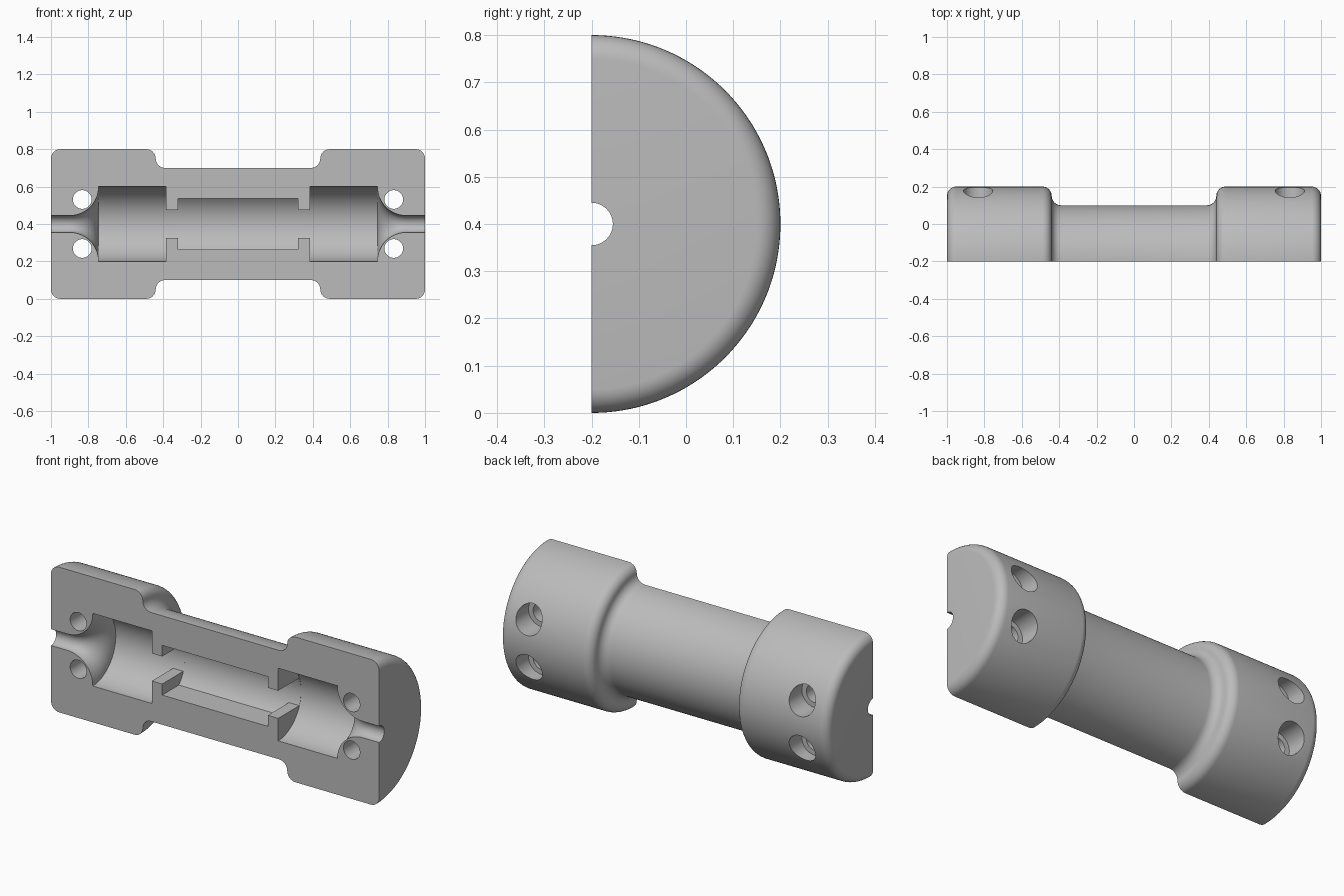
import bpy, bmesh, math
from mathutils import Matrix

if "Cube" in bpy.data.objects:
    bpy.data.objects.remove(bpy.data.objects["Cube"])

AXIS_Y, AXIS_Z = -0.2, 0.4   # centre line of the turned shape
grey = bpy.data.materials.new("light grey")
grey.diffuse_color = (0.5, 0.5, 0.5, 1)
grey.use_nodes = True
grey.node_tree.nodes["Principled BSDF"].inputs["Base Color"].default_value = grey.diffuse_color


def add(name, bm, cutter=True):
    bmesh.ops.recalc_face_normals(bm, faces=bm.faces)
    me = bpy.data.meshes.new(name)
    bm.to_mesh(me)
    bm.free()
    me.materials.append(grey)
    ob = bpy.data.objects.new(name, me)
    bpy.context.collection.objects.link(ob)
    ob.hide_render = cutter
    return ob


def arc(cx, cr, rad, a0, a1, n=8):
    return [(cx + rad * math.cos(math.radians(a0 + (a1 - a0) * i / n)),
             cr + rad * math.sin(math.radians(a0 + (a1 - a0) * i / n))) for i in range(n + 1)]


def revolve(profile, steps):
    """Turn an (x, radius) profile about the centre line."""
    bm = bmesh.new()
    vs = [bm.verts.new((x, AXIS_Y, AXIS_Z + r)) for x, r in profile]
    es = [bm.edges.new(p) for p in zip(vs, vs[1:])]
    bmesh.ops.spin(bm, geom=vs + es, cent=(0, AXIS_Y, AXIS_Z), axis=(1, 0, 0),
                   angle=2 * math.pi, steps=steps, use_duplicate=False)
    bmesh.ops.remove_doubles(bm, verts=bm.verts, dist=1e-5)
    return bm


def channel(name, half_len, half_height, rad):
    """Straight slot whose back follows the round bore."""
    bm = bmesh.new()
    n = 24
    pts = [(-0.4, -half_height)]
    for i in range(n + 1):
        z = half_height * (2 * i / n - 1)
        pts.append((AXIS_Y + math.sqrt(rad ** 2 - z ** 2), z))
    pts.append((-0.4, half_height))
    face = bm.faces.new([bm.verts.new((-half_len, y, AXIS_Z + z)) for y, z in pts])
    ext = bmesh.ops.extrude_face_region(bm, geom=[face])["geom"]
    bmesh.ops.translate(bm, verts=[v for v in ext if isinstance(v, bmesh.types.BMVert)],
                        vec=(2 * half_len, 0, 0))
    return add(name, bm)


def drill(name, x, z, rad, y0, y1):
    bm = bmesh.new()
    bmesh.ops.create_cone(bm, cap_ends=True, segments=48, radius1=rad, radius2=rad, depth=y1 - y0,
                          matrix=Matrix.Translation((x, (y0 + y1) / 2, z)) @ Matrix.Rotation(math.pi / 2, 4, 'X'))
    return add(name, bm)


# Half shell: rounded end collars, filleted shoulders, narrow grip
right = (arc(0.39, 0.35, 0.05, 270, 360) + arc(0.49, 0.35, 0.05, 180, 90)
         + arc(0.95, 0.35, 0.05, 90, 0) + [(1, 0)])
bm = revolve([(-x, r) for x, r in reversed(right)] + right, 192)
cut = bmesh.ops.bisect_plane(bm, geom=bm.verts[:] + bm.edges[:] + bm.faces[:], dist=1e-5,
                             plane_co=(0, AXIS_Y, 0), plane_no=(0, -1, 0), clear_outer=True)
rim = [e for e in bm.edges if e.is_boundary]
bmesh.ops.edgeloop_fill(bm, edges=rim)
body = add("half_shell", bm, cutter=False)

cutters = []
for s, side in ((-1, "left"), (1, "right")):
    # End chamber, flared throat and cable outlet
    prof = [(0.385, 0), (0.385, 0.2)] + arc(0.9, 0.2, 0.155, 180, 270, 16) + [(1.1, 0.045), (1.1, 0)]
    cutters.append(add(side + "_chamber_cutter", revolve([(s * x, r) for x, r in prof], 128)))
    # Screw holes with counterbores from the back
    for dz in (-0.131, 0.131):
        cutters.append(drill(side + "_screw_cutter", s * 0.833, AXIS_Z + dz, 0.05, -0.3, 0.3))
        cutters.append(drill(side + "_counterbore_cutter", s * 0.833, AXIS_Z + dz, 0.078, 0.07, 0.35))

# Middle pocket and the narrower gap between its end ribs
cutters.append(channel("pocket_cutter", 0.322, 0.137, 0.1995))
cutters.append(channel("rib_gap_cutter", 0.42, 0.076, 0.199))

# Apply all cuts
bpy.context.view_layer.objects.active = body
body.select_set(True)
for c in cutters:
    m = body.modifiers.new("cut", 'BOOLEAN')
    m.operation, m.solver, m.object = 'DIFFERENCE', 'EXACT', c
    bpy.ops.object.modifier_apply(modifier=m.name)
for c in cutters:
    bpy.data.objects.remove(c)

bpy.ops.object.shade_smooth_by_angle(angle=math.radians(30))
